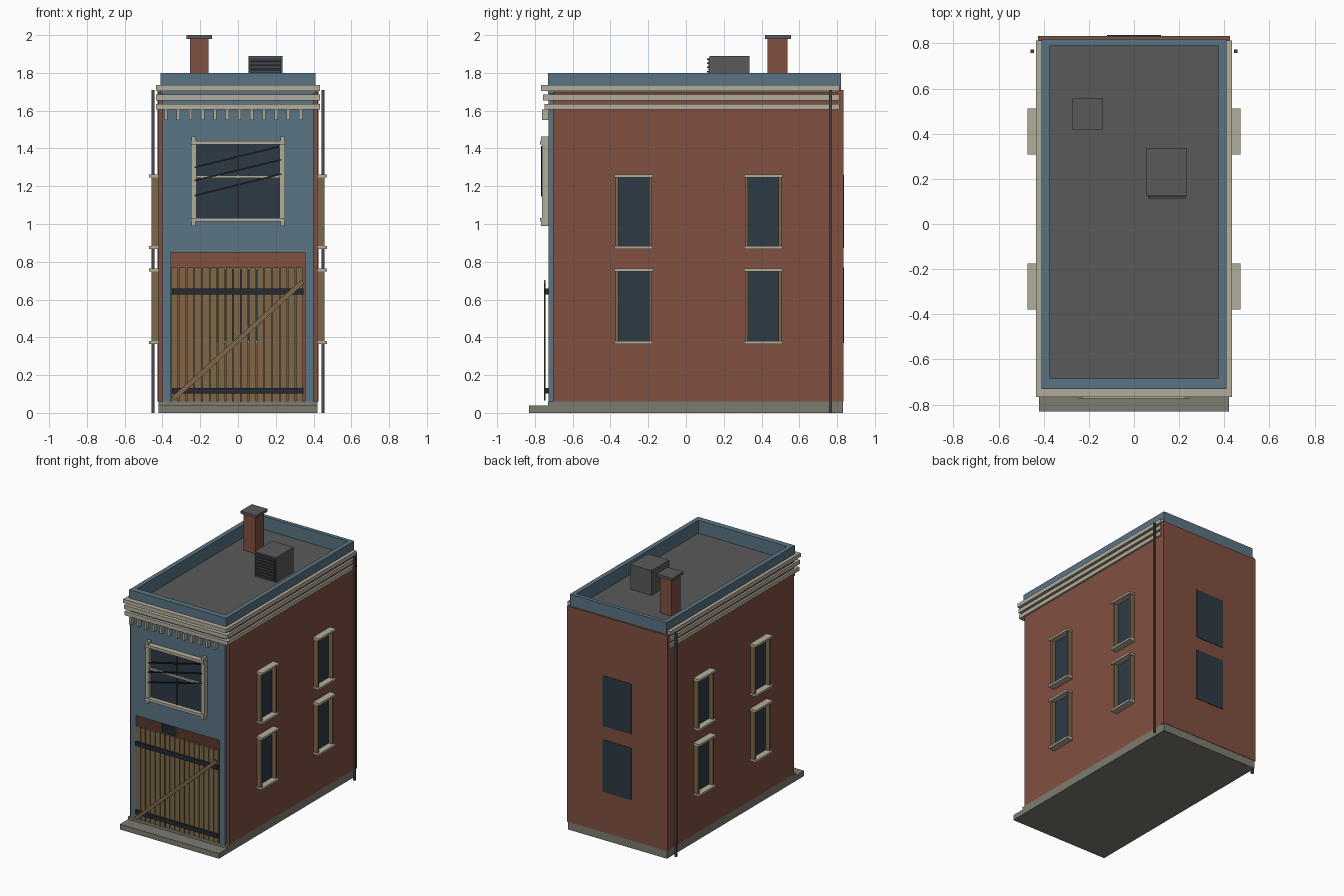
import bpy, bmesh, math
from mathutils import Matrix, Vector


def mat(name, r, g, b):
    m = bpy.data.materials.new(name)
    m.diffuse_color = (r, g, b, 1)
    return m


BRICK = mat("brick red", 0.22, 0.08, 0.052)
BLUE = mat("slate blue", 0.102, 0.178, 0.23)
STONE = mat("grey stone", 0.205, 0.2, 0.165)
CREAM = mat("cream trim", 0.45, 0.42, 0.33)
WOOD = mat("weathered wood", 0.205, 0.138, 0.064)
GLASS = mat("dark glass", 0.027, 0.042, 0.06)
IRON = mat("black iron", 0.018, 0.024, 0.032)
ROOF = mat("roof grey", 0.102, 0.102, 0.102)
PIPE = mat("pipe grey", 0.065, 0.065, 0.07)


def finish(name, bm, material):
    bmesh.ops.recalc_face_normals(bm, faces=bm.faces)
    me = bpy.data.meshes.new(name)
    bm.to_mesh(me)
    bm.free()
    me.materials.append(material)
    ob = bpy.data.objects.new(name, me)
    bpy.context.collection.objects.link(ob)
    return ob


def boxes(name, material, *items):
    """One object from boxes given as (x0, x1, y0, y1, z0, z1)."""
    bm = bmesh.new()
    for x0, x1, y0, y1, z0, z1 in items:
        m = Matrix.Translation(((x0 + x1) / 2, (y0 + y1) / 2, (z0 + z1) / 2))
        m = m @ Matrix.Diagonal((abs(x1 - x0), abs(y1 - y0), abs(z1 - z0), 1))
        bmesh.ops.create_cube(bm, size=1, matrix=m)
    return finish(name, bm, material)


def slanted_bar(name, material, a, b, y0, y1, width):
    """Flat bar on the front from point a to point b in (x, z)."""
    dx, dz = b[0] - a[0], b[1] - a[1]
    m = Matrix.Translation(((a[0] + b[0]) / 2, (y0 + y1) / 2, (a[1] + b[1]) / 2))
    m = m @ Matrix.Rotation(-math.atan2(dz, dx), 4, 'Y')
    m = m @ Matrix.Diagonal((math.hypot(dx, dz), y1 - y0, width, 1))
    bm = bmesh.new()
    bmesh.ops.create_cube(bm, size=1, matrix=m)
    return finish(name, bm, material)


# Foundation and front step
boxes("foundation", STONE, (-0.42, 0.42, -0.73, 0.83, 0, 0.06))
boxes("front_step", STONE, (-0.42, 0.42, -0.83, -0.73, 0, 0.04))

# Hollow brick shell
for s, side in ((-1, "left"), (1, "right")):
    boxes(side + "_wall", BRICK, (s * 0.42, s * 0.39, -0.705, 0.81, 0.06, 1.70))
boxes("back_wall", BRICK, (-0.425, 0.425, 0.80, 0.833, 0.06, 1.71))

# Front facade with a doorway cut from its outline
outline = [(-0.40, 0.06), (-0.355, 0.06), (-0.355, 0.85), (0.355, 0.85),
           (0.355, 0.06), (0.40, 0.06), (0.40, 1.75), (-0.40, 1.75)]
bm = bmesh.new()
face = bm.faces.new([bm.verts.new((x, -0.728, z)) for x, z in outline])
ext = bmesh.ops.extrude_face_region(bm, geom=[face])
bmesh.ops.translate(bm, vec=Vector((0, 0.023, 0)),
                    verts=[v for v in ext["geom"] if isinstance(v, bmesh.types.BMVert)])
finish("front_facade", bm, BLUE)

# Roof deck and parapet
boxes("roof_deck", ROOF, (-0.39, 0.39, -0.705, 0.80, 1.67, 1.70))
boxes("parapet", BLUE,
      (-0.41, 0.41, -0.73, -0.685, 1.69, 1.80), (-0.41, 0.41, 0.79, 0.82, 1.70, 1.80),
      (-0.41, -0.375, -0.685, 0.79, 1.69, 1.80), (0.375, 0.41, -0.685, 0.79, 1.69, 1.80))

# Cornice: three stepped bands on the front and both sides
for i, (z, front) in enumerate(((1.705, -0.767), (1.655, -0.757), (1.605, -0.75))):
    boxes(f"cornice_band_{i + 1}", CREAM,
          (-0.435, 0.435, front, -0.725, z, z + 0.03),
          (-0.435, -0.40, -0.725, 0.812, z, z + 0.03),
          (0.40, 0.435, -0.725, 0.812, z, z + 0.03))

# Dentils under the cornice
boxes("dentils", CREAM, *[(-0.381 + 0.0648 * i - 0.009, -0.381 + 0.0648 * i + 0.009,
                           -0.762, -0.727, 1.55, 1.605) for i in range(12)])

# Upper front window
boxes("front_window_glass", GLASS, (-0.225, 0.225, -0.737, -0.727, 1.02, 1.43))
boxes("front_window_frame", CREAM,
      (-0.25, -0.22, -0.762, -0.727, 1.015, 1.44), (0.22, 0.25, -0.762, -0.727, 1.015, 1.44),
      (-0.25, 0.25, -0.772, -0.727, 1.42, 1.44), (-0.25, 0.25, -0.772, -0.727, 1.012, 1.032),
      (-0.22, 0.22, -0.752, -0.730, 1.243, 1.257))
boxes("front_window_ears", CREAM,
      *[(s * 0.235 - 0.011, s * 0.235 + 0.011, -0.768, -0.727, z, z + 0.024)
        for s in (-1, 1) for z in (0.99, 1.438)])
boxes("front_window_mullion", PIPE, (-0.004, 0.004, -0.745, -0.73, 1.03, 1.42))
for i, (a, b) in enumerate((((-0.23, 1.30), (0.22, 1.41)),
                            ((-0.23, 1.23), (0.23, 1.34)),
                            ((-0.23, 1.15), (0.23, 1.265)))):
    slanted_bar(f"window_bar_{i + 1}", IRON, a, b, -0.767, -0.757, 0.008)

# Boarded doorway: planks, iron straps and diagonal brace
boxes("door_planks", WOOD, *[(-0.353 + 0.0412 * i, -0.353 + 0.0412 * i + 0.036,
                              -0.728, -0.712, 0.06, 0.77) for i in range(17)])
boxes("door_straps", IRON, (-0.35, 0.347, -0.744, -0.728, 0.626, 0.658),
      (-0.35, 0.347, -0.744, -0.728, 0.103, 0.133))
slanted_bar("door_brace", WOOD, (-0.342, 0.075), (0.342, 0.695), -0.753, -0.744, 0.026)

# Side windows, two rows on each side
for s, side in ((-1, "left"), (1, "right")):
    for row, (z0, z1) in enumerate(((0.365, 0.765), (0.868, 1.262))):
        for col, y in enumerate((-0.277, 0.41)):
            tag = f"{side}_window_{row + 1}{col + 1}_"
            boxes(tag + "glass", GLASS,
                  (s * 0.387, s * 0.424, y - 0.085, y + 0.085, z0 + 0.01, z1 - 0.01))
            boxes(tag + "jambs", WOOD,
                  *[(s * 0.41, s * 0.457, y + k * 0.081, y + k * 0.096, z0 + 0.01, z1 - 0.01)
                    for k in (-1, 1)])
            boxes(tag + "lintel_and_sill", CREAM,
                  *[(s * 0.41, s * 0.472, y - 0.102, y + 0.102, z, z + 0.016)
                    for z in (z0, z1 - 0.016)])

# Back windows, flush outside with ledges inside
for row, (z0, z1) in enumerate(((0.37, 0.77), (0.873, 1.26))):
    tag = f"back_window_{row + 1}_"
    boxes(tag + "glass", GLASS, (-0.12, 0.12, 0.797, 0.836, z0, z1))
    boxes(tag + "ledges", CREAM, *[(-0.105, 0.105, 0.785, 0.80, z, z + 0.012)
                                   for z in (z0, z1 - 0.012)])

# Downspouts near the back corners
for s, side in ((-1, "left"), (1, "right")):
    boxes(side + "_downspout", PIPE, (s * 0.443, s * 0.459, 0.757, 0.773, 0, 1.71))

# Chimney
boxes("chimney_shaft", BRICK, (-0.255, -0.155, 0.432, 0.538, 1.69, 1.98))
boxes("chimney_cap", ROOF, (-0.272, -0.138, 0.418, 0.555, 1.98, 2.0))

# Rooftop cooling unit with louvres
boxes("cooling_unit", ROOF, (0.055, 0.235, 0.125, 0.337, 1.69, 1.89))
boxes("cooling_grille", IRON, (0.062, 0.228, 0.119, 0.126, 1.71, 1.878))
boxes("cooling_louvres", PIPE, *[(0.062, 0.228, 0.112, 0.12, 1.715 + 0.022 * i, 1.723 + 0.022 * i)
                                 for i in range(8)])
